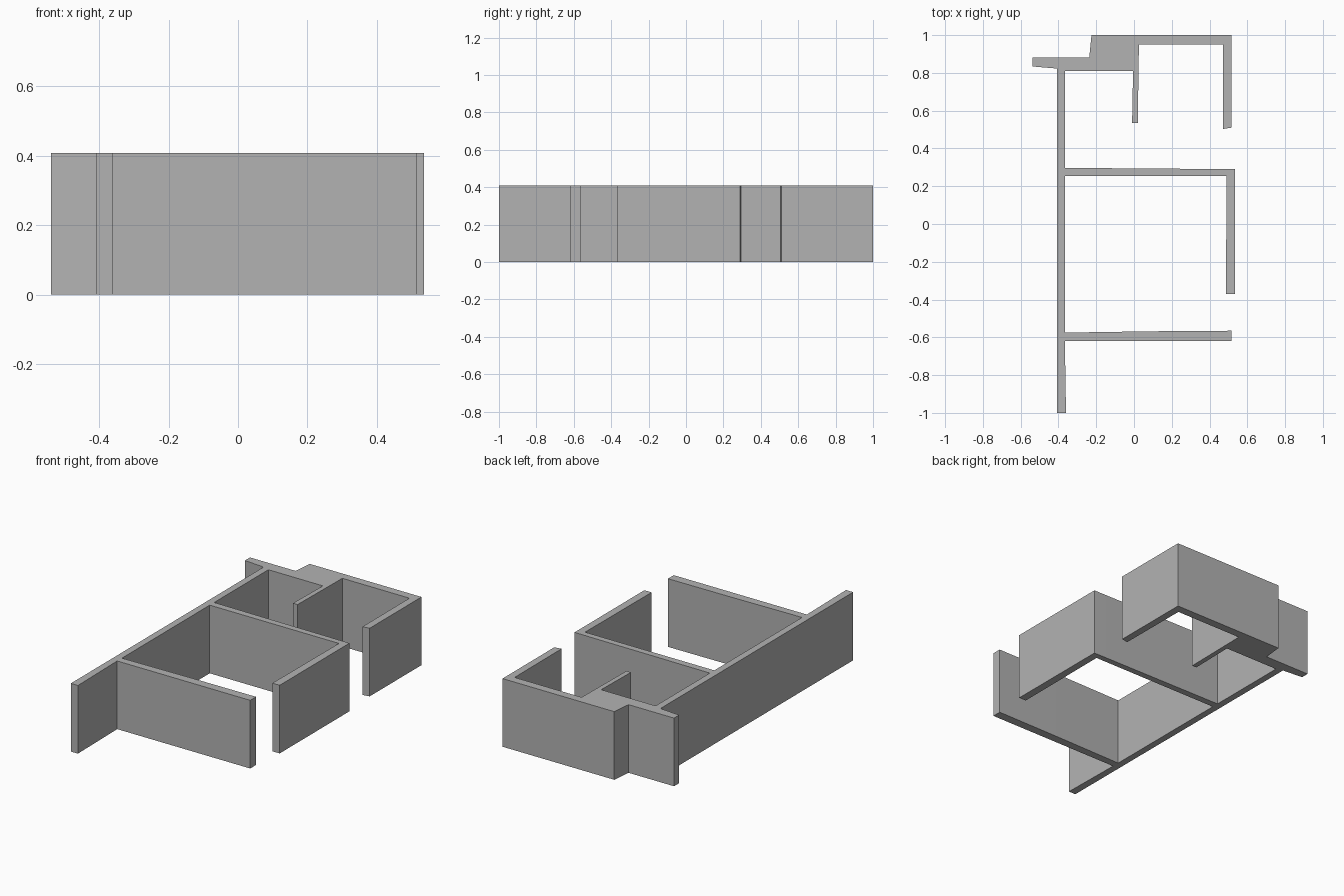
import bpy
import bmesh

HEIGHT = 0.408

default_cube = bpy.data.objects.get("Cube")
if default_cube:
    bpy.data.objects.remove(default_cube, do_unlink=True)


def make_material(name, colour):
    material = bpy.data.materials.new(name)
    material.use_nodes = True
    material.diffuse_color = colour
    shader = next(n for n in material.node_tree.nodes if n.type == "BSDF_PRINCIPLED")
    shader.inputs["Base Color"].default_value = colour
    return material


def extrude_plan(name, outline, height, material):
    """Raise a counter-clockwise floor plan into one closed solid."""
    mesh = bpy.data.meshes.new(name)
    bm = bmesh.new()
    base = bm.faces.new([bm.verts.new((x, y, 0)) for x, y in outline])
    raised = bmesh.ops.extrude_face_region(bm, geom=[base], use_keep_orig=True)
    top = [v for v in raised["geom"] if isinstance(v, bmesh.types.BMVert)]
    bmesh.ops.translate(bm, verts=top, vec=(0, 0, height))
    # Split the concave caps into clean triangles
    caps = [f for f in bm.faces if len(f.verts) > 4]
    bmesh.ops.triangulate(bm, faces=caps, ngon_method="EAR_CLIP")
    bmesh.ops.recalc_face_normals(bm, faces=bm.faces)
    bm.to_mesh(mesh)
    bm.free()
    mesh.materials.append(material)
    obj = bpy.data.objects.new(name, mesh)
    bpy.context.collection.objects.link(obj)
    return obj


# Faces of the long wall shared by every room
outer, inner = -0.407, -0.366

# Free front end of the long wall
long_wall_end = [(outer, -1), (-0.36, -1), (inner, -0.62)]

# Straight partition across the front
front_partition = [(0.515, -0.62), (0.515, -0.565), (0.1, -0.568), (inner, -0.575)]

# Middle partition with its corner return running forward
middle_partition = [(inner, 0.255), (0.49, 0.255), (0.487, -0.37), (0.535, -0.37),
                    (0.535, 0.29), (0.445, 0.291), (inner, 0.297)]

# Short divider hanging from the thick back block
back_divider = [(inner, 0.81), (-0.005, 0.81), (-0.01, 0.535), (0.02, 0.535), (0.026, 0.95)]

# Back corner wall and its forward return
back_corner = [(0.47, 0.95), (0.472, 0.503), (0.515, 0.51), (0.515, 1), (-0.225, 1)]

# Small spur past the long wall
back_spur = [(-0.237, 0.882), (-0.538, 0.882), (-0.538, 0.834), (outer, 0.823)]

plan = (long_wall_end + front_partition + middle_partition
        + back_divider + back_corner + back_spur)

grey = make_material("wall grey", (0.45, 0.45, 0.45, 1))
extrude_plan("room_walls", plan, HEIGHT, grey)
